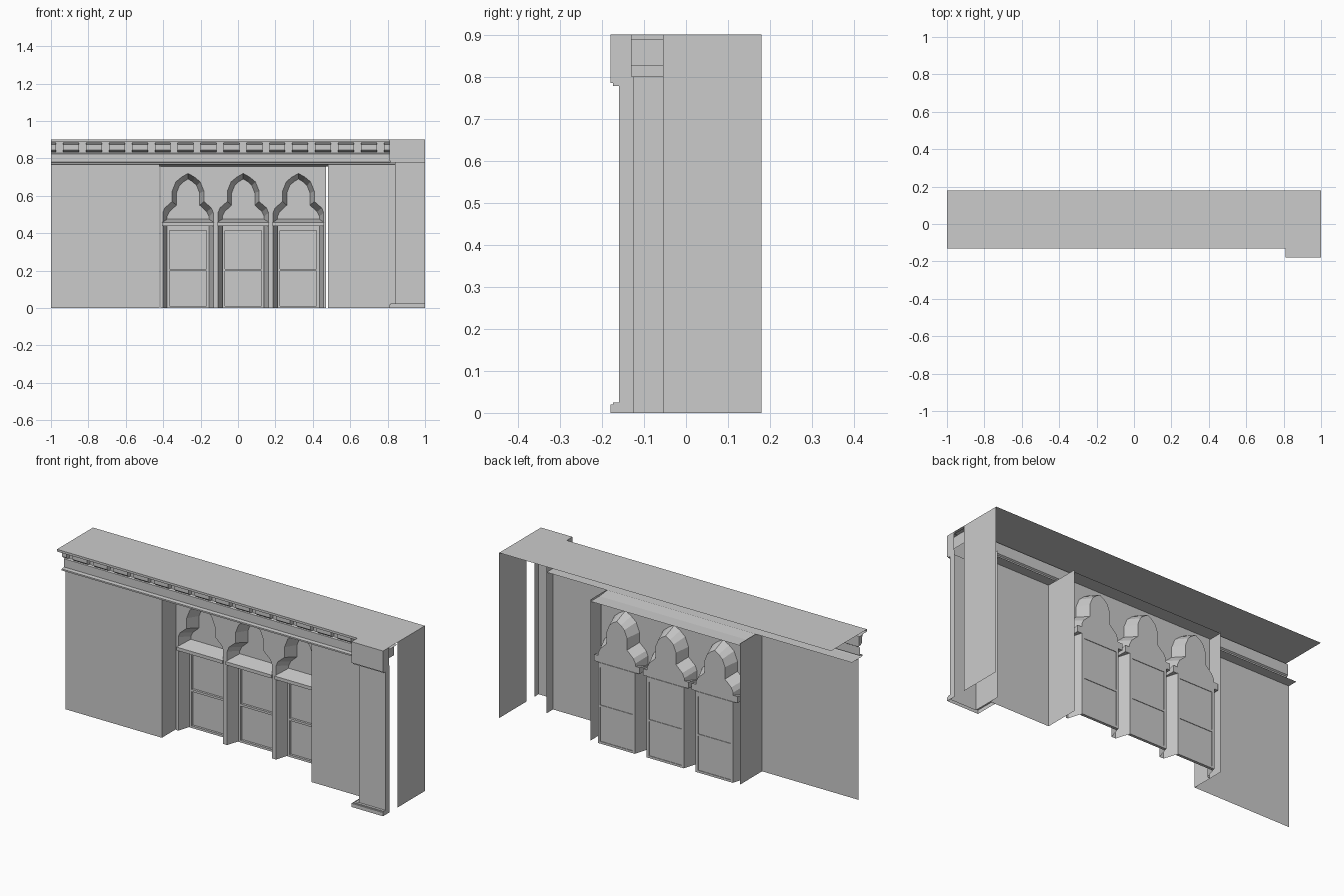
import bpy
import bmesh

cube = bpy.data.objects.get("Cube")
if cube:
    bpy.data.objects.remove(cube, do_unlink=True)


def make(name, faces):
    """Object from a list of faces, each a list of points; shared corners are welded."""
    bm = bmesh.new()
    for face in faces:
        bm.faces.new([bm.verts.new(p) for p in face])
    bmesh.ops.remove_doubles(bm, verts=bm.verts, dist=0.0001)
    bmesh.ops.recalc_face_normals(bm, faces=bm.faces)
    mesh = bpy.data.meshes.new(name)
    bm.to_mesh(mesh)
    bm.free()
    obj = bpy.data.objects.new(name, mesh)
    bpy.context.collection.objects.link(obj)
    return obj


def sweep_x(profile, x0, x1, caps=False):
    """Faces of a (y, z) profile stretched along x; closed with end caps on request."""
    pairs = list(zip(profile, profile[1:]))
    if caps:
        pairs.append((profile[-1], profile[0]))
    faces = [[(x0, *a), (x1, *a), (x1, *b), (x0, *b)] for a, b in pairs]
    if caps:
        faces += [[(x, *p) for p in profile] for x in (x0, x1)]
    return faces


def sweep_z(path, z0, z1):
    """Faces of an open (x, y) path raised from z0 to z1."""
    return [[(*a, z0), (*b, z0), (*b, z1), (*a, z1)] for a, b in zip(path, path[1:])]


def flat(x0, x1, y0, y1, z):
    return [[(x0, y0, z), (x1, y0, z), (x1, y1, z), (x0, y1, z)]]


def block(x0, x1, y0, y1, z0, z1):
    return sweep_x([(y0, z0), (y1, z0), (y1, z1), (y0, z1)], x0, x1, True)


WALL, PANEL, GLASS, BACK = -0.055, 0.06, 0.135, 0.18
BAY_L, BAY_R, PIER = -0.42, 0.48, 0.84
LEDGE, TOP = 0.768, 0.9

# Walls either side of the recessed bay, each with its reveal
make("right_wall", sweep_z([(-1, WALL), (BAY_L, WALL), (BAY_L, GLASS)], 0, LEDGE))
make("left_wall", sweep_z([(BAY_R, GLASS), (BAY_R, WALL), (PIER, WALL)], 0, LEDGE))
make("end_wall", sweep_z([(1, WALL), (1, BACK)], 0, TOP))

# Roof with front lip and soffit
make("roof", sweep_x([(BACK, TOP), (-0.13, TOP), (-0.13, 0.888), (-0.06, 0.888)], -1, 1))

# Frieze and the ledge moulding under it
make("frieze", sweep_x([(-0.06, 0.888), (-0.06, 0.83), (-0.068, 0.825), (-0.068, 0.78),
                        (-0.09, 0.778), (-0.09, 0.77), (-0.075, LEDGE), (0, LEDGE)], -1, PIER))
make("frieze_end", sweep_z([(0.98, -0.155), (0.98, WALL)], 0.825, 0.888))

# Row of dentils
dentil_profile = [(-0.06, 0.835), (-0.075, 0.835), (-0.087, 0.845),
                  (-0.087, 0.875), (-0.095, 0.885), (-0.06, 0.885)]
dentils = []
for i in range(-1, 15):
    x = -0.935 + 0.1225 * i
    dentils += sweep_x(dentil_profile, max(x, -1), min(x + 0.085, PIER), True)
make("dentils", dentils)

# Pilaster shaft, cap and base, open at the back
make("pilaster_shaft", sweep_z([(PIER, 0), (PIER, -0.16), (1, -0.16), (1, -0.125)], 0, 0.8))


def wrap(x, y):
    return [(x, WALL), (x, y), (1, y), (1, -0.13)]


make("pilaster_cap", sweep_z(wrap(0.81, -0.18), 0.785, TOP)
     + flat(0.81, 1, -0.18, -0.16, 0.785) + flat(0.81, PIER, -0.16, WALL, 0.785)
     + sweep_z(wrap(0.816, -0.174), 0.778, 0.785)
     + flat(0.816, 1, -0.174, -0.16, 0.778) + flat(0.81, 1, -0.18, -0.13, TOP))
make("pilaster_base", sweep_z(wrap(0.81, -0.18), 0, 0.02)
     + sweep_z(wrap(0.816, -0.174), 0.02, 0.025)
     + flat(0.81, 1, -0.18, -0.16, 0.02) + flat(0.81, PIER, -0.16, WALL, 0.02)
     + flat(0.816, 1, -0.174, -0.16, 0.025))

# Soffit above the recessed bay
make("bay_soffit", sweep_x([(WALL, LEDGE), (PANEL, 0.757), (GLASS, 0.757)], BAY_L, BAY_R))

# Half outline of a trefoil opening: front edge and splayed back edge
front_edge = [(0.135, 0), (0.135, 0.45), (0.135, 0.51), (0.125, 0.535), (0.085, 0.57),
              (0.085, 0.625), (0.065, 0.675), (0.035, 0.7), (0, 0.72)]
back_edge = [(0.112, 0), (0.112, 0.45), (0.112, 0.49), (0.1, 0.515), (0.062, 0.55),
             (0.062, 0.615), (0.046, 0.655), (0.025, 0.675), (0, 0.69)]
HALF = 0.1475
HEAD = 0.757


def window(name, cx):
    panel, reveal = [], []
    for s in (-1, 1):
        edge = cx + s * HALF
        for i in range(len(front_edge) - 1):
            (xa, za), (xb, zb) = front_edge[i:i + 2]
            (ua, wa), (ub, wb) = back_edge[i:i + 2]
            a, b = (cx + s * xa, PANEL, za), (cx + s * xb, PANEL, zb)
            panel.append([a, (edge, PANEL, za), (edge, PANEL, zb), b])
            reveal.append([a, b, (cx + s * ub, GLASS, wb), (cx + s * ua, GLASS, wa)])
        apex = front_edge[-1][1]
        panel.append([(cx, PANEL, apex), (edge, PANEL, apex),
                      (edge, PANEL, HEAD), (cx, PANEL, HEAD)])
    make(name + "_arch_panel", panel)
    make(name + "_arch_reveal", reveal)

    # Glass fills the whole back outline
    outline = [(cx + x, GLASS, z) for x, z in back_edge]
    outline += [(cx - x, GLASS, z) for x, z in reversed(back_edge[:-1])]
    make(name + "_glass", [outline])

    # Sloping transom shelf
    make(name + "_transom", sweep_x([(PANEL - 0.01, 0.44), (PANEL - 0.01, 0.458),
                                     (GLASS, 0.475), (GLASS, 0.44)],
                                    cx - 0.138, cx + 0.138, True))

    # Sash frame with a middle rail
    y0, y1 = GLASS - 0.012, GLASS + 0.003
    bars = []
    for s in (-1, 1):
        bars += block(cx + s * 0.105 - 0.007, cx + s * 0.105 + 0.007, y0, y1, 0, 0.44)
    for z0, z1 in ((0, 0.012), (0.198, 0.21), (0.415, 0.44)):
        bars += block(cx - 0.098, cx + 0.098, y0, y1, z0, z1)
    make(name + "_sash", bars)


for i, name in enumerate(("right_window", "middle_window", "left_window")):
    window(name, -0.267 + 2 * HALF * i)
